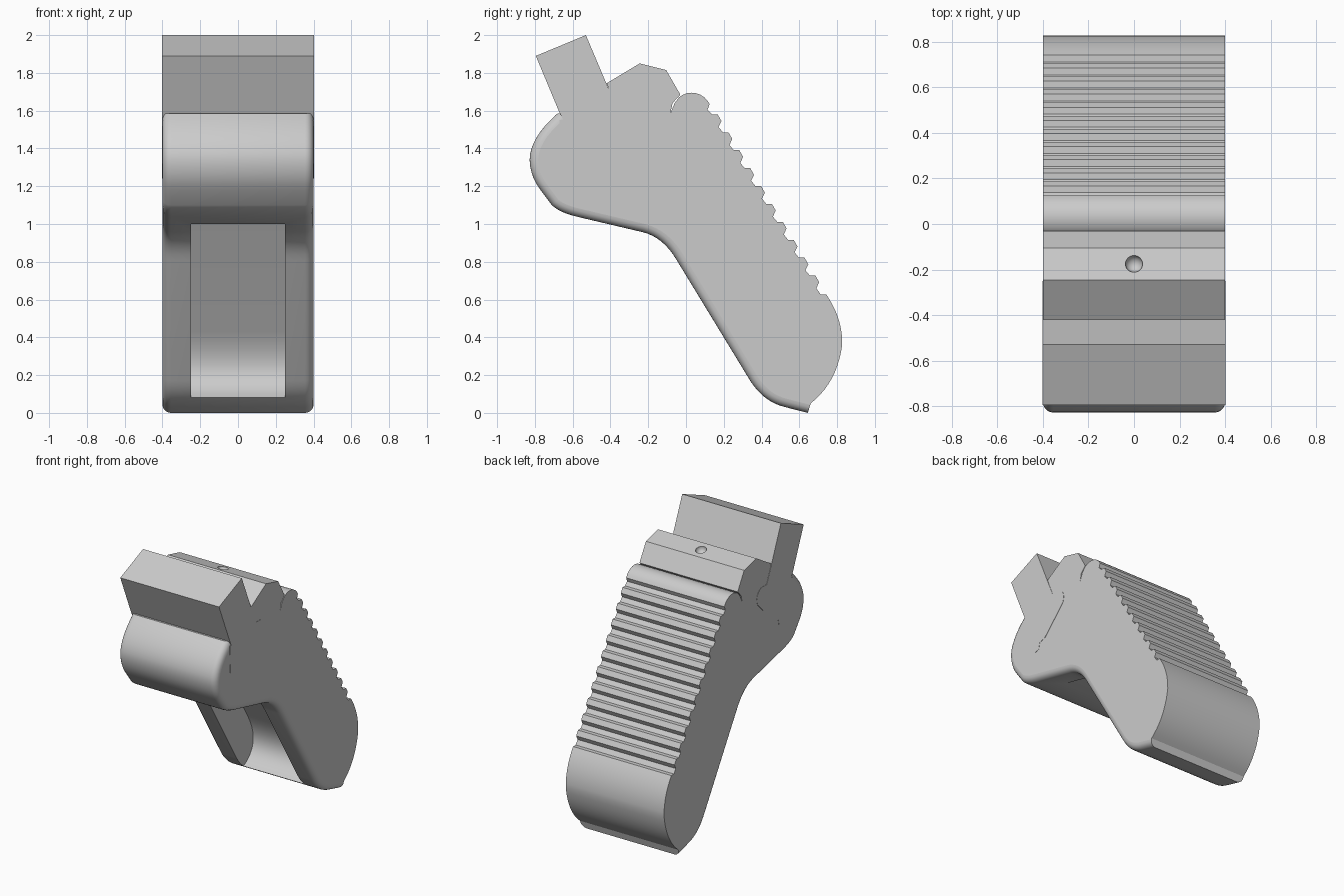
import bpy, bmesh, math
from mathutils import Vector

if "Cube" in bpy.data.objects:
    bpy.data.objects.remove(bpy.data.objects["Cube"])

grey = bpy.data.materials.new("light grey plastic")
grey.diffuse_color = (0.6, 0.6, 0.6, 1)
grey.use_nodes = True
grey.node_tree.nodes["Principled BSDF"].inputs["Base Color"].default_value = grey.diffuse_color


def curve(a, c, b, n=8):
    """Quadratic curve from a to b, pulled towards c."""
    a, b, c = Vector(a), Vector(b), Vector(c)
    pts = []
    for i in range(n + 1):
        t = i / n
        pts.append(tuple(a * (1 - t) ** 2 + c * 2 * t * (1 - t) + b * t * t))
    return pts


def prism(name, pts, half, round_count=0, radius=0.045):
    """Extrude a (y, z) profile along x; round the side edges of the first points."""
    bm = bmesh.new()
    left = [bm.verts.new((-half, y, z)) for y, z in pts]
    right = [bm.verts.new((half, y, z)) for y, z in pts]
    n = len(pts)
    bm.faces.new(left)
    bm.faces.new(right[::-1])
    for i in range(n):
        j = (i + 1) % n
        bm.faces.new((left[j], left[i], right[i], right[j]))
    bmesh.ops.recalc_face_normals(bm, faces=bm.faces)
    if round_count:
        edges = [bm.edges.get((s[i], s[i + 1]))
                 for s in (left, right) for i in range(round_count - 1)]
        bmesh.ops.bevel(bm, geom=edges, offset=radius, offset_type='OFFSET',
                        segments=5, profile=0.5, affect='EDGES')
    me = bpy.data.meshes.new(name)
    bm.to_mesh(me)
    bm.free()
    me.materials.append(grey)
    ob = bpy.data.objects.new(name, me)
    bpy.context.collection.objects.link(ob)
    return ob


def activate(ob):
    bpy.ops.object.select_all(action='DESELECT')
    ob.select_set(True)
    bpy.context.view_layer.objects.active = ob


def cut(ob, cutter):
    activate(ob)
    m = ob.modifiers.new("cut", 'BOOLEAN')
    m.operation, m.solver, m.object = 'DIFFERENCE', 'EXACT', cutter
    bpy.ops.object.modifier_apply(modifier=m.name)
    bpy.data.objects.remove(cutter)


def smooth(ob):
    activate(ob)
    bpy.ops.object.shade_smooth_by_angle(angle=math.radians(28))
    for p in ob.data.polygons:
        if abs(p.normal.x) > 0.999:
            p.use_smooth = False


# rounded front and underside of the grip
front = curve((-0.68, 1.585), (-0.825, 1.46), (-0.828, 1.34))
front += curve((-0.828, 1.34), (-0.825, 1.25), (-0.77, 1.18), 5)[1:]
front += curve((-0.71, 1.10), (-0.67, 1.06), (-0.57, 1.037), 6)
front += curve((-0.23, 0.957), (-0.12, 0.93), (-0.05, 0.81))
front += curve((0.34, 0.17), (0.41, 0.06), (0.52, 0.032))
front += [(0.645, 0.0)]

# heel, ribbed back, lobe with a slit, and top housing
back = curve((0.66, 0.05), (0.80, 0.16), (0.827, 0.36), 10)
back += curve((0.827, 0.36), (0.83, 0.50), (0.742, 0.628), 10)[1:]
back += [(0.712, 0.628)]
for i in range(10):
    y, z = 0.705 - 0.0575 * i, 0.692 + 0.0948 * i
    back += [(y - 0.015, z - 0.032), (y, z), (y - 0.02, z + 0.035), (y - 0.05, z + 0.035)]
back += [(0.114, 1.605)]
for i in range(9):
    a = math.radians(25 + i * 13)
    back.append((0.03 + 0.105 * math.cos(a), 1.59 + 0.105 * math.sin(a)))
back += [(-0.06, 1.64), (-0.083, 1.585), (-0.071, 1.64), (-0.03, 1.685),
         (-0.105, 1.815), (-0.245, 1.85), (-0.42, 1.745), (-0.37, 1.61)]
body = prism("grip_body", front + back, 0.4, len(front))

# hollow in the front of the grip
hollow = [(-0.60, 1.0), (0.12, 1.0)]
hollow += curve((0.47, 0.43), (0.62, 0.18), (0.42, 0.08), 10)
hollow += [(0.30, 0.0), (-0.60, 0.70)]
cut(body, prism("hollow_cutter", hollow, 0.25))

# small dimple on the top housing
bpy.ops.mesh.primitive_uv_sphere_add(segments=24, ring_count=12, radius=0.038,
                                     location=(0, -0.175, 1.833))
dimple = bpy.context.object
dimple.data.materials.append(grey)
cut(body, dimple)
smooth(body)

# upright block on a nearly flush latch plate
prism("latch_block", [(-0.795, 1.89), (-0.53, 2.0), (-0.365, 1.61),
                      (-0.40, 1.50), (-0.60, 1.45), (-0.67, 1.59)], 0.402)
latch = [(-0.67, 1.55), (-0.365, 1.612), (-0.30, 1.612)]
latch += curve((-0.30, 1.612), (-0.23, 1.58), (-0.26, 1.50), 6)[1:]
latch += [(-0.45, 1.31), (-0.50, 1.30), (-0.51, 1.25), (-0.56, 1.24), (-0.66, 1.32)]
prism("latch_plate", latch, 0.402)
